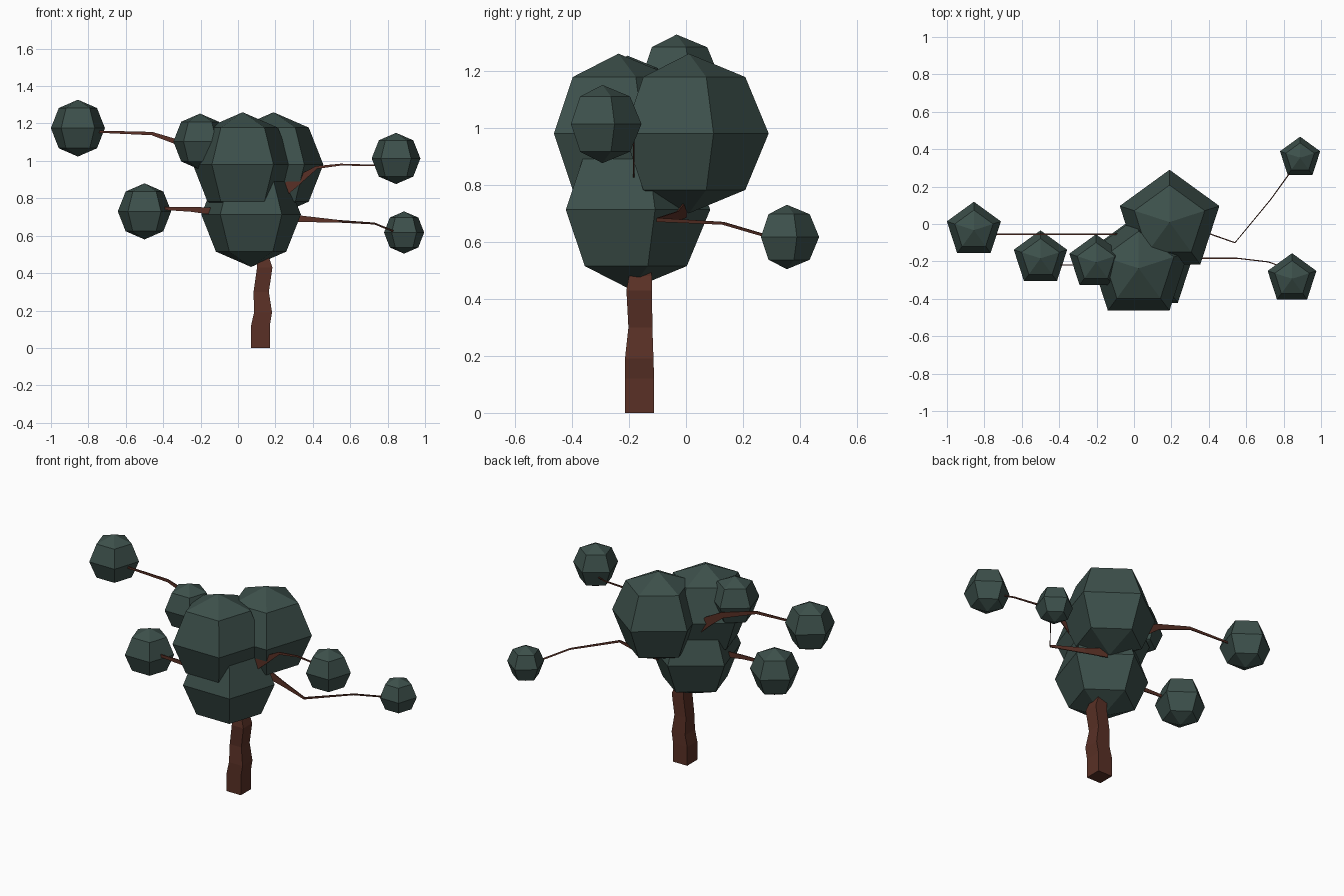
import bpy, bmesh, math
from mathutils import Vector

if "Cube" in bpy.data.objects:
    bpy.data.objects.remove(bpy.data.objects["Cube"])


def material(name, rgb):
    m = bpy.data.materials.new(name)
    m.diffuse_color = (*rgb, 1)
    m.use_nodes = True
    m.node_tree.nodes["Principled BSDF"].inputs["Base Color"].default_value = m.diffuse_color
    return m


LEAF = material("dark green leaves", (0.046, 0.080, 0.070))
BARK = material("red brown bark", (0.100, 0.030, 0.019))


def finish(name, bm, mat):
    bmesh.ops.recalc_face_normals(bm, faces=bm.faces)
    me = bpy.data.meshes.new(name)
    bm.to_mesh(me)
    bm.free()
    me.materials.append(mat)
    bpy.context.collection.objects.link(bpy.data.objects.new(name, me))


def loft(name, rings, mat):
    """Skin a list of closed rings and cap both ends."""
    bm = bmesh.new()
    loops = [[bm.verts.new(p) for p in r] for r in rings]
    n = len(loops[0])
    for a, b in zip(loops, loops[1:]):
        for i in range(n):
            j = (i + 1) % n
            bm.faces.new((a[i], a[j], b[j], b[i]))
    bm.faces.new(loops[0])
    bm.faces.new(loops[-1])
    finish(name, bm, mat)


def leaf_ball(name, c, r):
    """Five sided ball with three rings, one corner towards +y."""
    bm = bmesh.new()
    c = Vector(c)
    top, bottom = bm.verts.new(c + Vector((0, 0, r))), bm.verts.new(c - Vector((0, 0, r)))
    rings = []
    for lat in (45, 0, -45):
        h, w = r * math.sin(math.radians(lat)), r * math.cos(math.radians(lat))
        rings.append([bm.verts.new(c + Vector((w * math.sin(k * math.tau / 5),
                                               w * math.cos(k * math.tau / 5), h)))
                      for k in range(5)])
    for i in range(5):
        j = (i + 1) % 5
        bm.faces.new((top, rings[0][i], rings[0][j]))
        bm.faces.new((bottom, rings[2][j], rings[2][i]))
        for a, b in zip(rings, rings[1:]):
            bm.faces.new((a[i], b[i], b[j], a[j]))
    finish(name, bm, LEAF)


def branch(name, path):
    """Tapering branch, very thin in y; path holds x, y, z, half height."""
    pts = [Vector(p[:3]) for p in path]
    rings = []
    for i, p in enumerate(pts):
        t = pts[min(i + 1, len(pts) - 1)] - pts[max(i - 1, 0)]
        up = Vector((-t.z, 0, t.x)).normalized() * path[i][3]
        side = Vector((0, 0.003, 0))
        rings.append([p + up + side, p + up - side, p - up - side, p - up + side])
    loft(name, rings, BARK)


# crown
leaf_ball("crown_back", (0.19, 0.01, 0.98), 0.28)
leaf_ball("crown_front", (0.025, -0.237, 0.98), 0.28)
leaf_ball("crown_lower", (0.07, -0.195, 0.713), 0.28)

# outer leaf clumps
leaf_ball("clump_far_left", (-0.856, -0.033, 1.175), 0.152)
leaf_ball("clump_low_left", (-0.5, -0.184, 0.73), 0.15)
leaf_ball("clump_near_left", (-0.203, -0.205, 1.103), 0.15)
leaf_ball("clump_high_right", (0.845, -0.293, 1.013), 0.137)
leaf_ball("clump_low_right", (0.888, 0.354, 0.617), 0.113)

# trunk: centre x, centre y, z, half width, half depth
trunk = [(0.12, -0.163, 0, 0.05, 0.051), (0.12, -0.163, 0.12, 0.05, 0.051),
         (0.134, -0.164, 0.19, 0.048, 0.05), (0.124, -0.16, 0.3, 0.041, 0.042),
         (0.143, -0.164, 0.43, 0.041, 0.045), (0.133, -0.16, 0.48, 0.034, 0.04),
         (0.13, -0.16, 0.65, 0.03, 0.03)]
loft("trunk", [[(x + sx * w, y + sy * d, z) for sx, sy in ((-1, -1), (1, -1), (1, 1), (-1, 1))]
               for x, y, z, w, d in trunk], BARK)

# branches
branch("branch_far_left", [(-0.02, -0.055, 0.91, 0.03), (-0.12, -0.055, 1.0, 0.028),
                           (-0.22, -0.055, 1.065, 0.018), (-0.46, -0.055, 1.146, 0.009),
                           (-0.8, -0.055, 1.158, 0.005)])
branch("branch_low_left", [(0.0, -0.22, 0.70, 0.03), (-0.16, -0.22, 0.733, 0.018),
                           (-0.25, -0.22, 0.741, 0.013), (-0.45, -0.22, 0.748, 0.007)])
branch("branch_high_right", [(0.2, -0.183, 0.81, 0.035), (0.29, -0.183, 0.875, 0.027),
                             (0.42, -0.183, 0.965, 0.008), (0.55, -0.183, 0.98, 0.005),
                             (0.72, -0.203, 0.976, 0.004), (0.82, -0.24, 0.975, 0.003)])
branch("branch_low_right", [(0.2, 0.0, 0.715, 0.03), (0.34, -0.03, 0.69, 0.017),
                            (0.54, -0.1, 0.677, 0.007), (0.73, 0.13, 0.665, 0.005),
                            (0.86, 0.31, 0.612, 0.005)])
